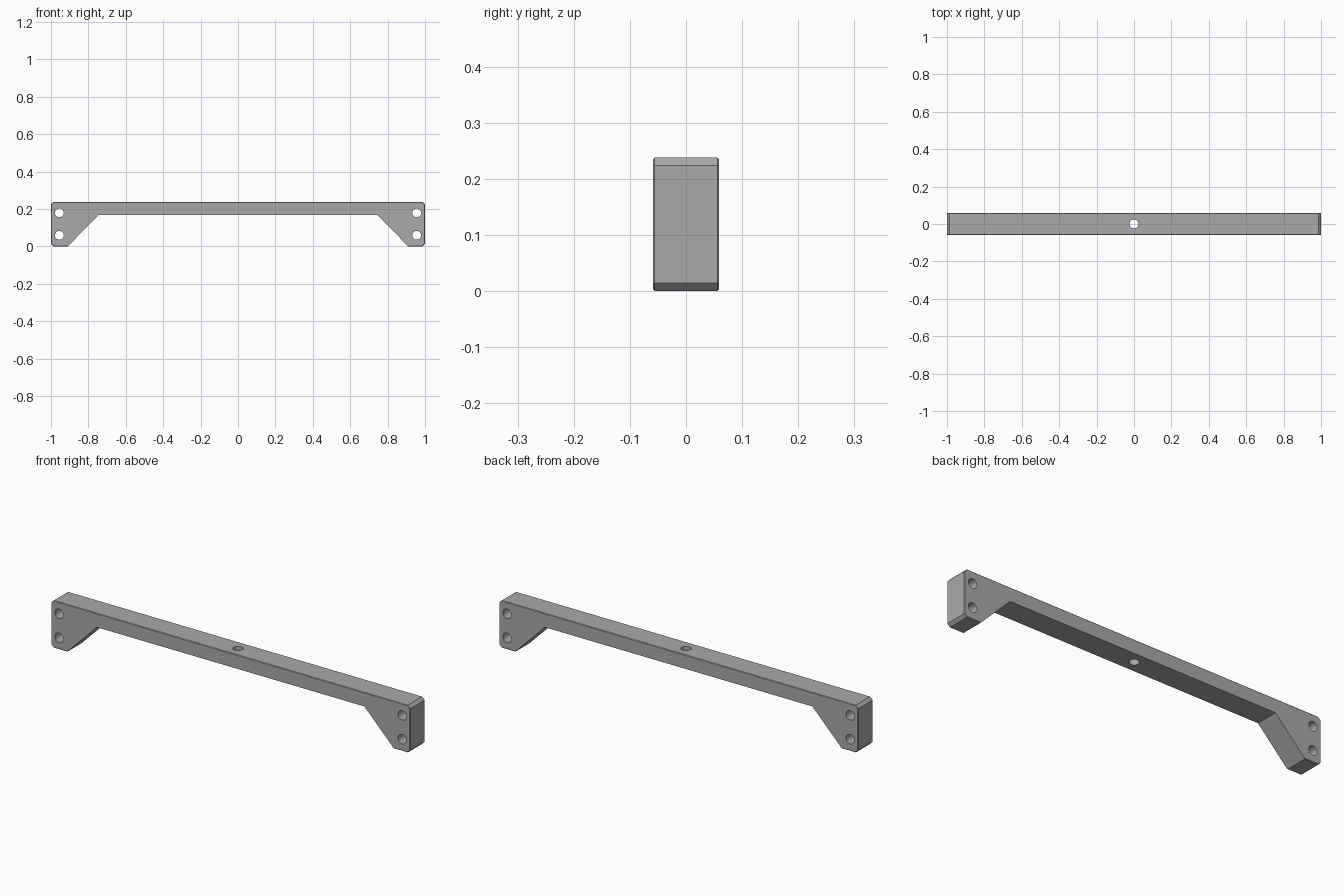
import bpy
import bmesh
from math import pi

cube = bpy.data.objects.get("Cube")
if cube:
    bpy.data.objects.remove(cube, do_unlink=True)

HALF_DEPTH = 0.059
HEIGHT = 0.238
CORNER = 0.014
EDGE = 0.003
HOLE_RADIUS = 0.0235

grey = bpy.data.materials.new("plain grey")
grey.use_nodes = True
grey.diffuse_color = (0.4, 0.4, 0.4, 1)
grey.node_tree.nodes["Principled BSDF"].inputs["Base Color"].default_value = (0.4, 0.4, 0.4, 1)

# Bracket outline: right half from the underside out to the top, then mirrored
half = [(0.745, 0.168), (0.91, 0), (1 - CORNER, 0), (1, CORNER),
        (1, HEIGHT - CORNER), (1 - CORNER, HEIGHT)]
outline = half + [(-x, z) for x, z in reversed(half)]

bm = bmesh.new()
front = bm.faces.new([bm.verts.new((x, -HALF_DEPTH, z)) for x, z in outline])
extruded = bmesh.ops.extrude_face_region(bm, geom=[front])["geom"]
bmesh.ops.translate(bm, verts=[v for v in extruded if isinstance(v, bmesh.types.BMVert)],
                    vec=(0, 2 * HALF_DEPTH, 0))
bmesh.ops.recalc_face_normals(bm, faces=bm.faces)


# Fine chamfer around the outer rim, leaving the inner recess sharp
def is_rim(edge):
    a, b = (v.co for v in edge.verts)
    inner = min(abs(a.x), abs(b.x)) < 0.8 and max(a.z, b.z) < 0.2
    return abs(a.y - b.y) < 1e-5 and not inner


bmesh.ops.bevel(bm, geom=[e for e in bm.edges if is_rim(e)], offset=EDGE,
                offset_type='OFFSET', segments=1, profile=0.5, affect='EDGES')
mesh = bpy.data.meshes.new("bracket_bar")
bm.to_mesh(mesh)
bm.free()
mesh.materials.append(grey)
bar = bpy.data.objects.new("bracket_bar", mesh)
bpy.context.collection.objects.link(bar)


# Bored holes
def drill(location, rotation):
    bpy.ops.mesh.primitive_cylinder_add(vertices=40, radius=HOLE_RADIUS, depth=0.5,
                                        location=location, rotation=rotation)
    cutter = bpy.context.object
    cutter.name = "hole_cutter"
    cutter.hide_render = True
    cutter.data.materials.append(grey)
    bpy.ops.object.select_all(action='DESELECT')
    bar.select_set(True)
    bpy.context.view_layer.objects.active = bar
    cut = bar.modifiers.new("hole", 'BOOLEAN')
    cut.operation = 'DIFFERENCE'
    cut.solver = 'EXACT'
    cut.object = cutter
    bpy.ops.object.modifier_apply(modifier=cut.name)
    bpy.data.objects.remove(cutter, do_unlink=True)


# Two mounting holes through each foot, one through the middle of the bar
for side in (-1, 1):
    for z in (0.059, 0.179):
        drill((side * 0.955, 0, z), (pi / 2, 0, 0))
drill((0, 0, 0.2), (0, 0, 0))

# Smooth hole walls, crisp chamfers
bpy.ops.object.shade_smooth_by_angle(angle=pi / 9)
